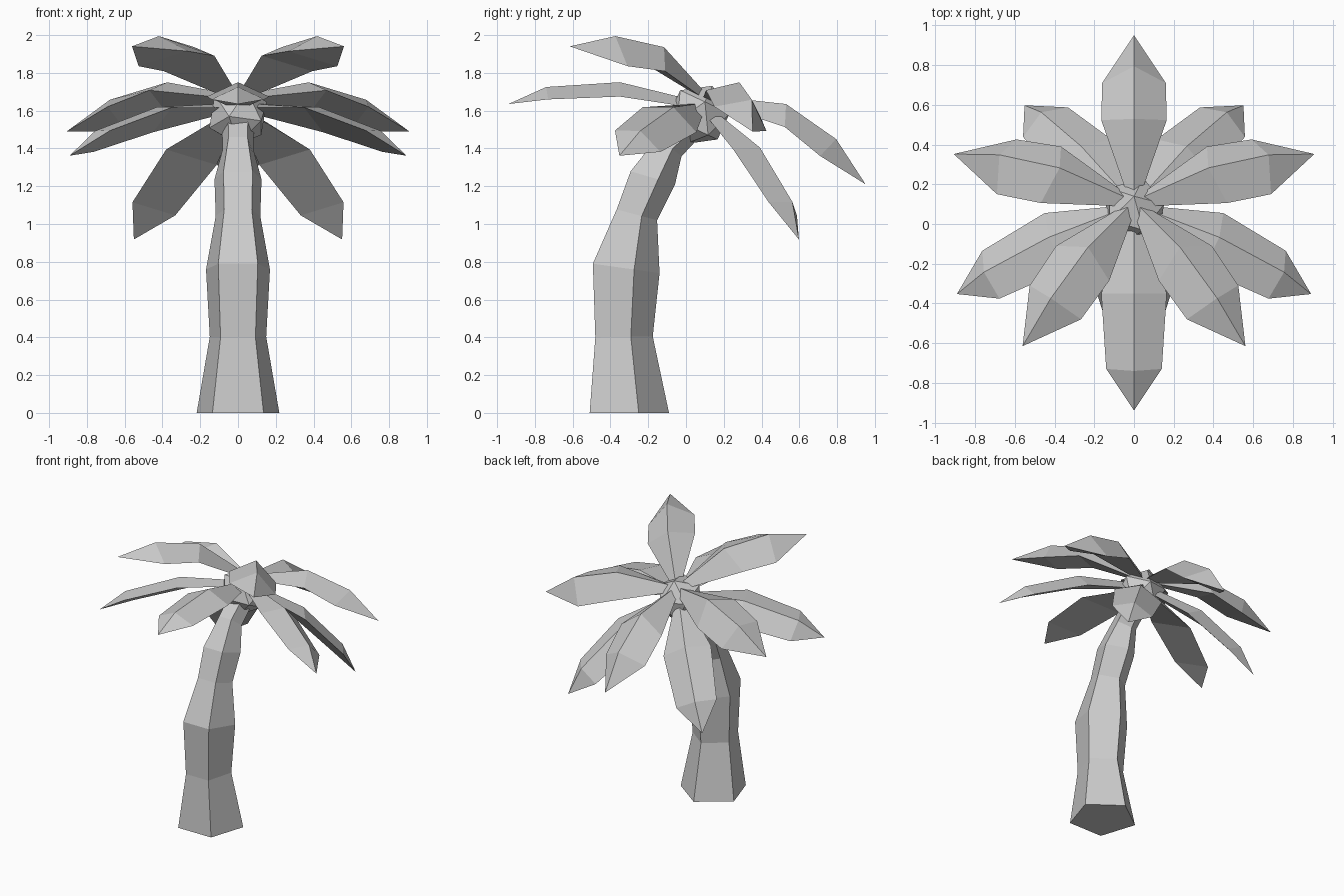
import bpy, bmesh, math
from mathutils import Matrix, Vector

cube = bpy.data.objects.get("Cube")
if cube:
    bpy.data.objects.remove(cube, do_unlink=True)

grey = bpy.data.materials.new("plain_grey")
grey.use_nodes = True
grey.diffuse_color = (0.6, 0.6, 0.6, 1)
grey.node_tree.nodes["Principled BSDF"].inputs["Base Color"].default_value = (0.6, 0.6, 0.6, 1)

# The crown leans backwards; fronds are laid out around its tilted axis
CROWN = Matrix.Translation((0, 0.085, 1.614)) @ Matrix.Rotation(math.radians(-25), 4, 'X')


def add_object(name, bm, matrix=None):
    bmesh.ops.recalc_face_normals(bm, faces=bm.faces)
    mesh = bpy.data.meshes.new(name)
    bm.to_mesh(mesh)
    bm.free()
    mesh.materials.append(grey)
    obj = bpy.data.objects.new(name, mesh)
    bpy.context.collection.objects.link(obj)
    if matrix:
        obj.matrix_world = matrix
    return obj


def bridge(bm, a, b):
    n = len(a)
    for i in range(n):
        j = (i + 1) % n
        bm.faces.new((a[i], a[j], b[j], b[i]))


def build_trunk(rings):
    """Five-sided trunk; each ring is radius, front (y, z), back (y, z)."""
    bm = bmesh.new()
    loops = []
    for radius, front, back in rings:
        loop = []
        for i in range(5):
            angle = math.tau * i / 5
            t = (math.cos(angle) + 0.809) / 1.809
            y, z = Vector(front).lerp(Vector(back), t)
            loop.append(bm.verts.new((radius * math.sin(angle), y, z)))
        loops.append(loop)
    for a, b in zip(loops, loops[1:]):
        bridge(bm, a, b)
    bm.faces.new(loops[0])
    bm.faces.new(loops[-1])
    return add_object("trunk", bm)


def build_frond(name, sections, tip, angle):
    """Ridged frond; each section is half width, edge (r, h), ridge (r, h)."""
    bm = bmesh.new()
    loops = []
    for w, edge, ridge in sections:
        points = ((-w, *edge), (0, *ridge), (w, *edge))
        loops.append([bm.verts.new(p) for p in points])
    for a, b in zip(loops, loops[1:]):
        bridge(bm, a, b)
    bm.faces.new(loops[0])
    end = bm.verts.new((0, *tip))
    last = loops[-1]
    for i in range(3):
        bm.faces.new((last[i], last[(i + 1) % 3], end))
    return add_object(name, bm, CROWN @ Matrix.Rotation(angle, 4, 'Z'))


# Trunk
build_trunk([
    (0.23, (-0.51, 0), (-0.09, 0)),
    (0.157, (-0.48, 0.4), (-0.176, 0.405)),
    (0.178, (-0.493, 0.79), (-0.14, 0.74)),
    (0.124, (-0.367, 1.077), (-0.153, 1.02)),
    (0.131, (-0.293, 1.279), (-0.058, 1.21)),
    (0.085, (-0.15, 1.46), (-0.024, 1.358)),
    (0.09, (-0.02, 1.57), (0.09, 1.48)),
])

# Faceted bud at the top of the trunk
bm = bmesh.new()
bmesh.ops.create_icosphere(bm, subdivisions=1, radius=0.17)
add_object("crown_bud", bm, CROWN @ Matrix.Translation((0, 0, -0.04)))

# Two tiers of five fronds, offset by half a step
upper = [
    (0.035, (0.05, 0.05), (0.05, 0.09)),
    (0.165, (0.44, 0.094), (0.394, 0.207)),
    (0.16, (0.674, 0.034), (0.713, 0.151)),
]
lower = [
    (0.035, (0.05, -0.02), (0.05, 0.02)),
    (0.165, (0.42, -0.129), (0.452, -0.06)),
    (0.14, (0.758, -0.303), (0.795, -0.248)),
]
for i in range(5):
    turn = math.tau * i / 5
    build_frond(f"upper_frond_{i + 1}", upper, (0.955, 0), turn)
    build_frond(f"lower_frond_{i + 1}", lower, (0.938, -0.414), turn + math.pi)
